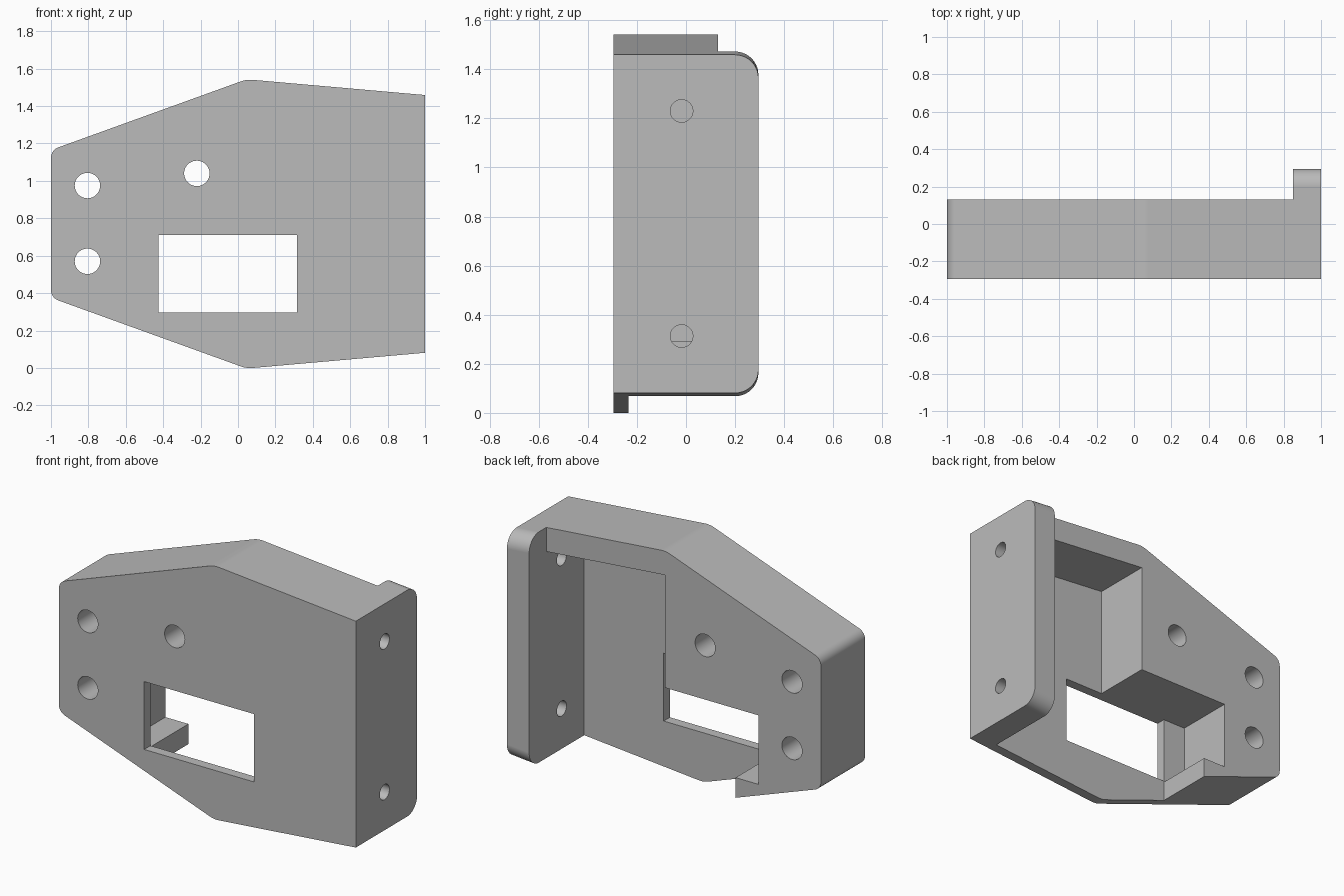
import bpy, bmesh, math
from mathutils import Vector

cube = bpy.data.objects.get("Cube")
if cube:
    bpy.data.objects.remove(cube, do_unlink=True)

FRONT, BODY_BACK, FLANGE_BACK, FLOOR = -0.295, 0.13, 0.295, -0.235
FLANGE_X, MID_Z = 0.85, 0.77


def rounded(corners, steps=8):
    """Round polygon corners given as (x, z, radius)."""
    points = []
    for i, (x, z, r) in enumerate(corners):
        p = Vector((x, z))
        if r == 0:
            points.append(p)
            continue
        a = (Vector(corners[i - 1][:2]) - p).normalized()
        b = (Vector(corners[(i + 1) % len(corners)][:2]) - p).normalized()
        half = a.angle(b) / 2
        centre = p + (a + b).normalized() * r / math.sin(half)
        start = p + a * r / math.tan(half) - centre
        end = p + b * r / math.tan(half) - centre
        turn = math.pi - 2 * half
        for k in range(steps + 1):
            t = k / steps
            points.append(centre + (start * math.sin((1 - t) * turn)
                                    + end * math.sin(t * turn)) / math.sin(turn))
    return points


def prism(name, outline, y0, y1):
    """Extrude an x-z outline from y0 to y1."""
    bm = bmesh.new()
    face = bm.faces.new([bm.verts.new((p[0], y0, p[1])) for p in outline])
    moved = bmesh.ops.extrude_face_region(bm, geom=[face])["geom"]
    bmesh.ops.translate(bm, vec=(0, y1 - y0, 0),
                        verts=[v for v in moved if isinstance(v, bmesh.types.BMVert)])
    bmesh.ops.recalc_face_normals(bm, faces=bm.faces)
    mesh = bpy.data.meshes.new(name)
    bm.to_mesh(mesh)
    bm.free()
    obj = bpy.data.objects.new(name, mesh)
    bpy.context.collection.objects.link(obj)
    return obj


def rect(x0, z0, x1, z1):
    return [(x0, z0), (x1, z0), (x1, z1), (x0, z1)]


def drill(name, radius, location, rotation):
    bpy.ops.mesh.primitive_cylinder_add(vertices=48, radius=radius, depth=1,
                                        location=location, rotation=rotation)
    obj = bpy.context.object
    obj.name = name
    return obj


def activate(obj):
    bpy.ops.object.select_all(action='DESELECT')
    obj.select_set(True)
    bpy.context.view_layer.objects.active = obj


def cut(target, cutter):
    cutter.hide_render = True
    mod = target.modifiers.new("cut", 'BOOLEAN')
    mod.operation, mod.solver, mod.object = 'DIFFERENCE', 'EXACT', cutter
    activate(target)
    bpy.ops.object.modifier_apply(modifier=mod.name)
    bpy.data.objects.remove(cutter, do_unlink=True)


# Outer body, symmetric about its middle height
upper = [(-1, 1.165, 0.06), (0.046, 1.543, 0.15), (1, 1.459, 0)]
lower = [(x, 2 * MID_Z - z, r) for x, z, r in reversed(upper)]
bracket = prism("mounting_bracket", rounded(upper + lower), FRONT, FLANGE_BACK)

# Step down behind the body, leaving the end flange
cut(bracket, prism("back_step", rect(-2, -1, FLANGE_X, 3), BODY_BACK, 1))

# Round the two back corners of the flange
bm = bmesh.new()
bm.from_mesh(bracket.data)
corners = [e for e in bm.edges
           if all(abs(v.co.y - FLANGE_BACK) < 0.001 for v in e.verts)
           and abs(e.verts[0].co.x - e.verts[1].co.x) > 0.1]
bmesh.ops.bevel(bm, geom=corners, offset=0.095, segments=10, profile=0.5,
                affect='EDGES', clamp_overlap=False)
bm.to_mesh(bracket.data)
bm.free()

# Stepped pocket, open at the back and the bottom
pocket = [(FLANGE_X, 1.325), (0.05, 1.396), (0.05, 0.71), (-0.58, 0.71),
          (-0.58, 0.29), (-0.425, 0.29), (-0.425, -0.2), (FLANGE_X, -0.2)]
cut(bracket, prism("pocket", pocket, FLOOR, 0.6))

# Window through the front plate
cut(bracket, prism("window", rect(-0.425, 0.297, 0.315, 0.71), -0.5, 0.05))

# Front holes and flange holes
for x, z in [(-0.805, 0.975), (-0.805, 0.57), (-0.22, 1.04)]:
    cut(bracket, drill("front_hole", 0.068, (x, 0, z), (math.pi / 2, 0, 0)))
for z in (1.23, 0.313):
    cut(bracket, drill("flange_hole", 0.046, (1, -0.018, z), (0, math.pi / 2, 0)))

# Single plain grey
grey = bpy.data.materials.new("plain_grey")
grey.use_nodes = True
colour = (0.5, 0.5, 0.5, 1)
grey.diffuse_color = colour
grey.node_tree.nodes["Principled BSDF"].inputs["Base Color"].default_value = colour
bracket.data.materials.clear()
bracket.data.materials.append(grey)

# Smooth fillets and holes, crisp flat faces
activate(bracket)
bpy.ops.object.shade_smooth_by_angle(angle=math.radians(20))
weighted = bracket.modifiers.new("flat_face_normals", 'WEIGHTED_NORMAL')
weighted.keep_sharp = True
